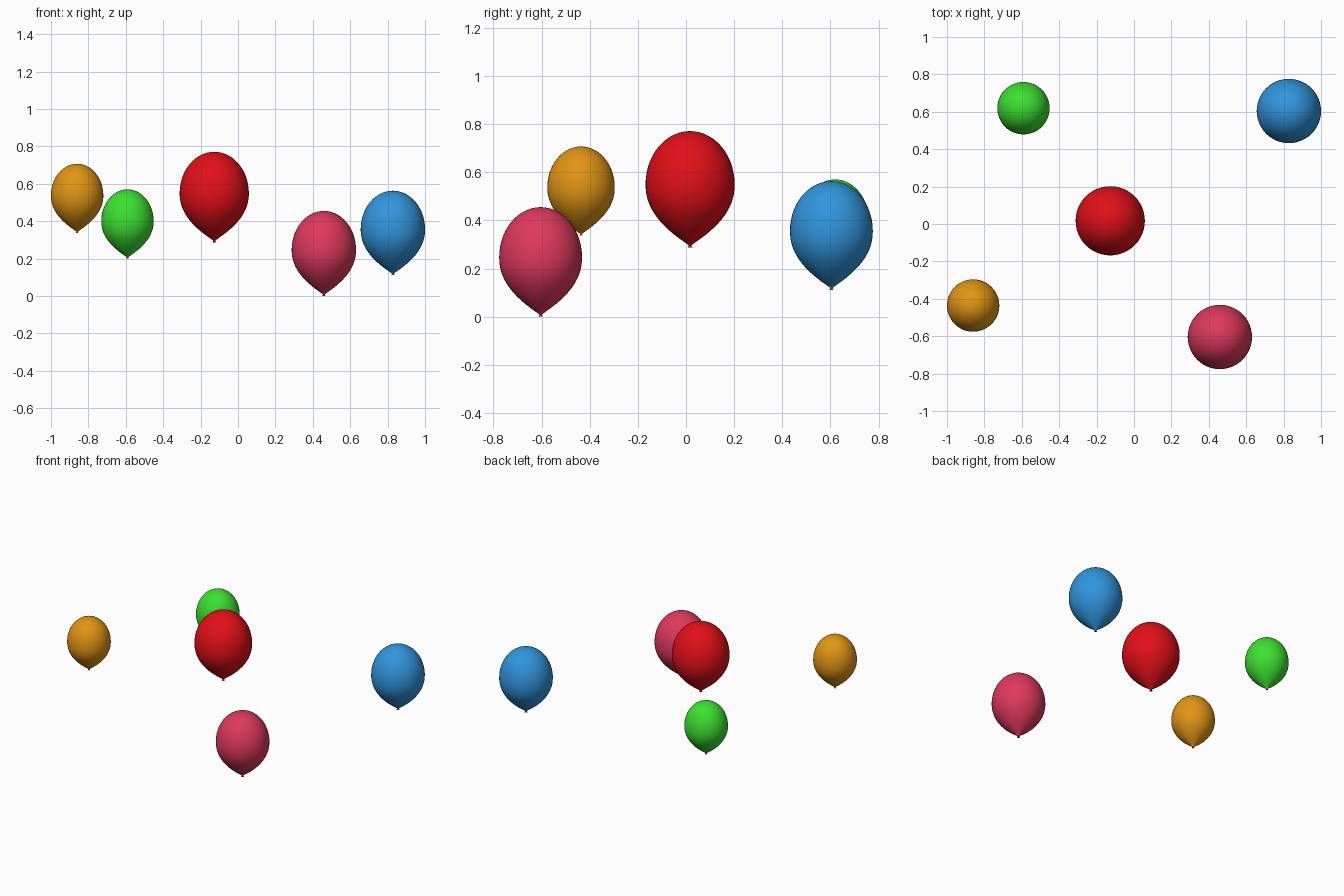
import bpy, bmesh, math

if "Cube" in bpy.data.objects:
    bpy.data.objects.remove(bpy.data.objects["Cube"])

SEGMENTS = 48


def balloon_profile():
    """Half outline (radius, height) of a balloon of radius 1, widest at height 0."""
    pts = []
    # rounded crown
    for i in range(1, 15):
        a = math.pi / 2 * (1 - i / 14)
        pts.append((math.cos(a), 1.2 * math.sin(a)))
    # tapering lower half
    for i in range(1, 16):
        t = i / 16
        pts.append((1 - t ** 2.2, -1.39 * t))
    # little neck and flared knot
    pts += [(0.035, -1.375), (0.03, -1.39), (0.055, -1.43)]
    return pts


def balloon(name, centre, radius, top, bottom, color):
    scale = (top - bottom) / 2.63
    bm = bmesh.new()
    rings = []
    for r, h in balloon_profile():
        rings.append([bm.verts.new((radius * r * math.cos(2 * math.pi * k / SEGMENTS),
                                    radius * r * math.sin(2 * math.pi * k / SEGMENTS),
                                    scale * h)) for k in range(SEGMENTS)])
    for a, b in zip(rings, rings[1:]):
        for k in range(SEGMENTS):
            n = (k + 1) % SEGMENTS
            bm.faces.new((a[k], b[k], b[n], a[n]))
    # close crown and knot
    pole = bm.verts.new((0, 0, scale * 1.2))
    for k in range(SEGMENTS):
        bm.faces.new((pole, rings[0][k], rings[0][(k + 1) % SEGMENTS]))
    bm.faces.new(rings[-1])
    bmesh.ops.recalc_face_normals(bm, faces=bm.faces)

    mesh = bpy.data.meshes.new(name)
    bm.to_mesh(mesh)
    bm.free()
    obj = bpy.data.objects.new(name, mesh)
    bpy.context.collection.objects.link(obj)
    obj.location = (centre[0], centre[1], bottom + 1.43 * scale)

    mat = bpy.data.materials.new(name + "_rubber")
    mat.diffuse_color = (*color, 1)
    mat.use_nodes = True
    mat.node_tree.nodes["Principled BSDF"].inputs["Base Color"].default_value = mat.diffuse_color
    mesh.materials.append(mat)

    bpy.ops.object.select_all(action='DESELECT')
    obj.select_set(True)
    bpy.context.view_layer.objects.active = obj
    bpy.ops.object.shade_smooth_by_angle(angle=math.radians(50))


# the five floating balloons
balloon("red_balloon", (-0.127, 0.017), 0.185, 0.771, 0.287, (0.75, 0.005, 0.009))
balloon("pink_balloon", (0.459, -0.604), 0.172, 0.455, 0.0, (0.73, 0.04, 0.107))
balloon("blue_balloon", (0.828, 0.604), 0.172, 0.563, 0.111, (0.03, 0.30, 0.72))
balloon("gold_balloon", (-0.86, -0.436), 0.14, 0.707, 0.337, (0.75, 0.30, 0.007))
balloon("green_balloon", (-0.591, 0.619), 0.14, 0.570, 0.200, (0.045, 0.75, 0.03))
